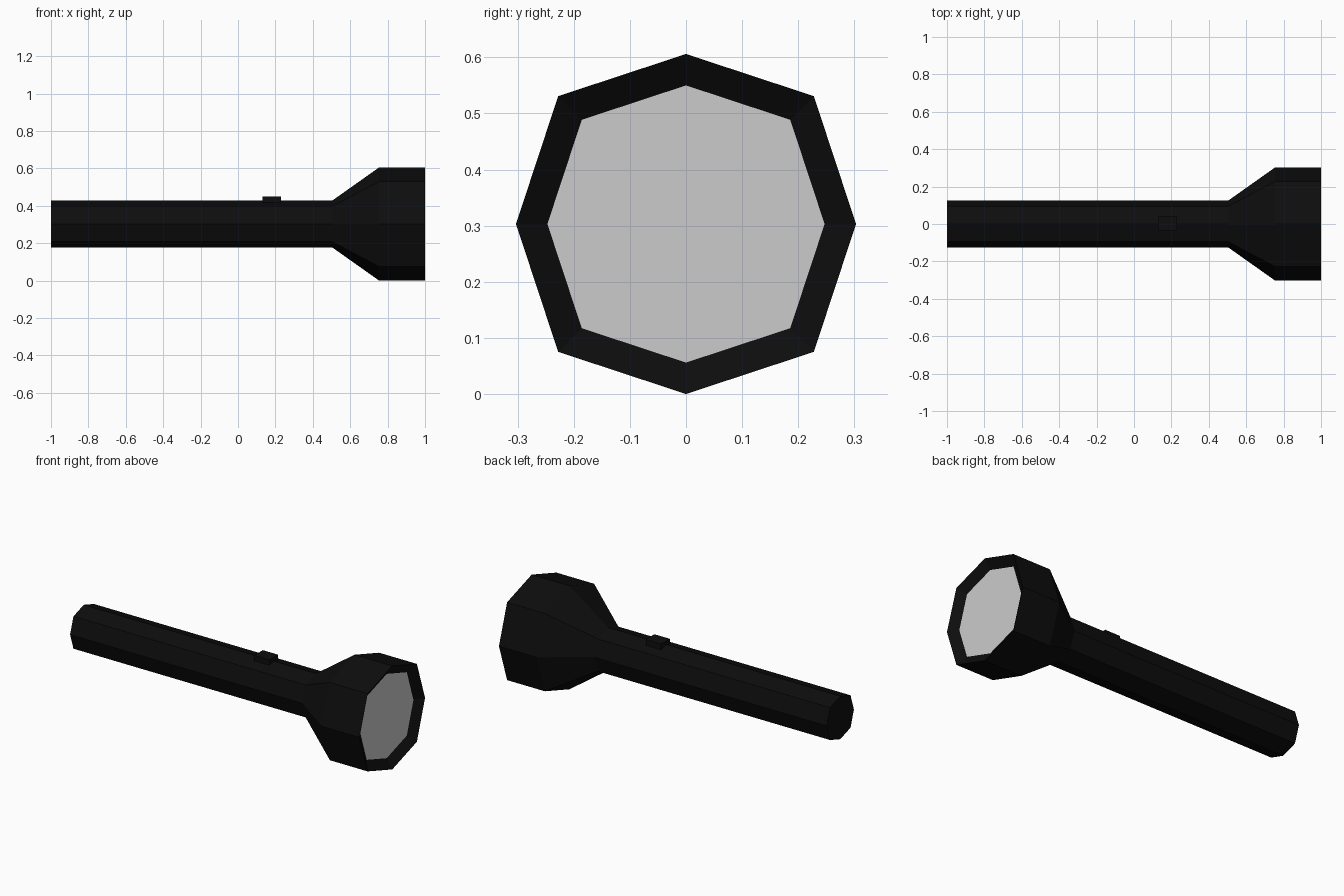
import bpy, bmesh

if "Cube" in bpy.data.objects:
    bpy.data.objects.remove(bpy.data.objects["Cube"])

CZ = 0.303     # height of the torch axis
DIAG = 0.752   # diagonal corner offset relative to the axis corners
RING = [(1, 0), (DIAG, DIAG), (0, 1), (-DIAG, DIAG),
        (-1, 0), (-DIAG, -DIAG), (0, -1), (DIAG, -DIAG)]


def material(name, v):
    m = bpy.data.materials.new(name)
    m.diffuse_color = (v, v, v, 1)
    m.use_nodes = True
    m.node_tree.nodes["Principled BSDF"].inputs["Base Color"].default_value = m.diffuse_color
    return m


def finish(name, bm, mat):
    bmesh.ops.recalc_face_normals(bm, faces=bm.faces)
    me = bpy.data.meshes.new(name)
    bm.to_mesh(me)
    bm.free()
    me.materials.append(mat)
    ob = bpy.data.objects.new(name, me)
    bpy.context.collection.objects.link(ob)
    return ob


def loft(name, profile, mat, cap_start=False):
    """Eight-sided rings along x from (x, radius) pairs."""
    bm = bmesh.new()
    rings = [[bm.verts.new((x, r * a, CZ + r * b)) for a, b in RING]
             for x, r in profile]
    for p, q in zip(rings, rings[1:]):
        for i in range(8):
            j = (i + 1) % 8
            bm.faces.new((p[i], p[j], q[j], q[i]))
    if cap_start:
        bm.faces.new(rings[0])
    return finish(name, bm, mat)


black = material("black plastic", 0.004)
grey = material("pale lens", 0.6)

# Handle, flared head and bevelled rim in one shell
loft("torch_body", [(-1, 0.126), (0.505, 0.126), (0.755, 0.303),
                    (1, 0.303), (0.964, 0.247)], black, True)

# Lens, set back inside the rim
bm = bmesh.new()
bm.faces.new([bm.verts.new((0.964, 0.247 * a, CZ + 0.247 * b)) for a, b in RING])
lens = finish("lens", bm, grey)
if lens.data.polygons[0].normal.x < 0:
    lens.data.flip_normals()

# Switch on top of the handle
bm = bmesh.new()
bmesh.ops.create_cube(bm, size=1)
for v in bm.verts:
    v.co = (0.18 + v.co.x * 0.1, 0.004 + v.co.y * 0.08, 0.426 + v.co.z * 0.046)
finish("switch", bm, black)
